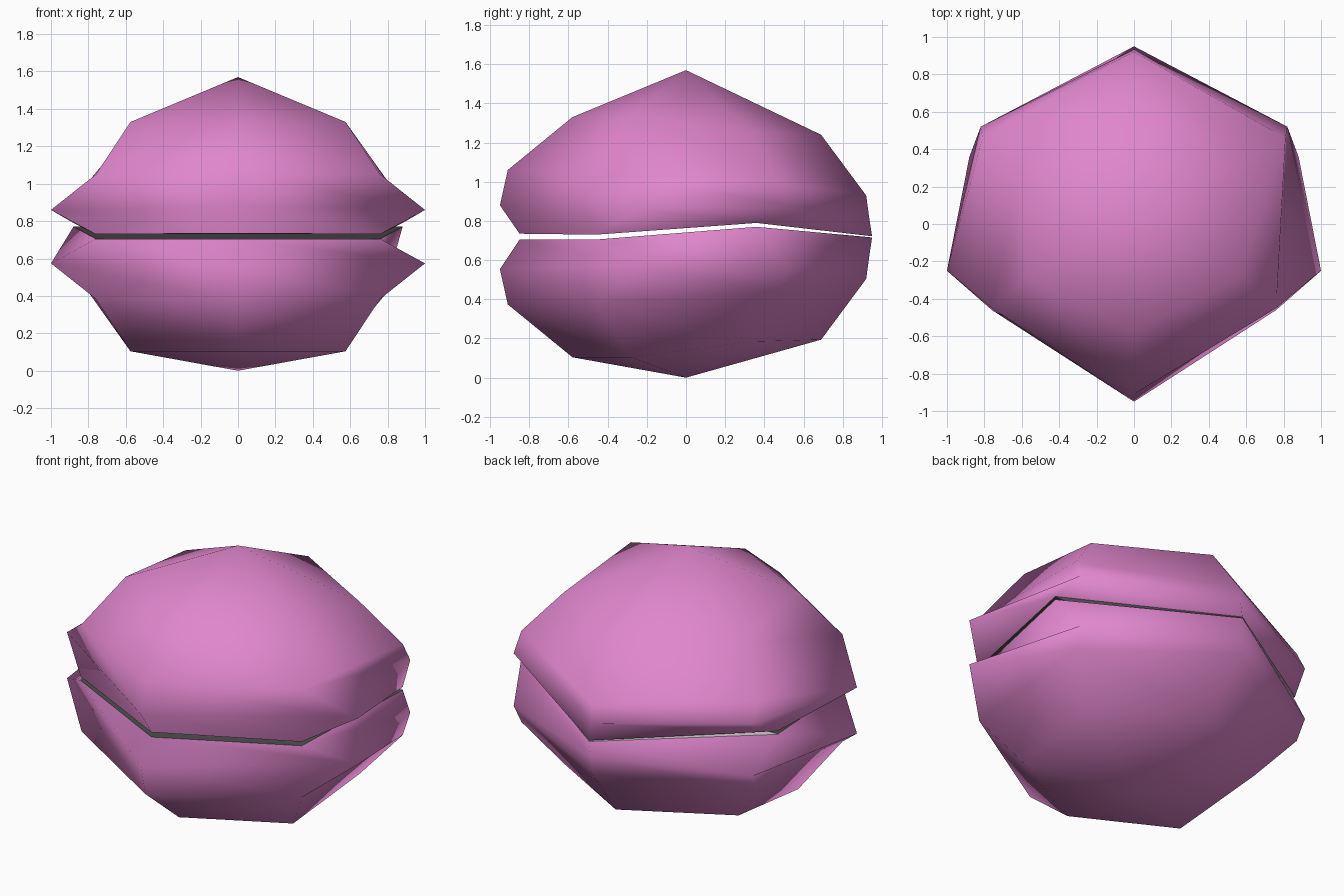
import bpy

if "Cube" in bpy.data.objects:
    bpy.data.objects.remove(bpy.data.objects["Cube"], do_unlink=True)


def material(name, colour):
    mat = bpy.data.materials.new(name)
    mat.use_nodes = True
    mat.diffuse_color = (*colour, 1)
    mat.node_tree.nodes["Principled BSDF"].inputs["Base Color"].default_value = (*colour, 1)
    return mat


PINK = material("pink", (0.75, 0.24, 0.61))
DARK = material("dark grey", (0.07, 0.08, 0.075))
LIGHT = material("light grey", (0.6, 0.6, 0.6))

MID = 0.717  # height of the mouth, about which the two halves mirror

# Each ring: front, front side, back side, back (the sides are mirrored in x)
RINGS = [
    [(0, -.58, 1.33), (.575, -.28, 1.33), (.6, .34, 1.25), (0, .69, 1.24)],
    [(0, -.91, 1.06), (.76, -.45, 1.05), (.81, .46, 1.0), (0, .92, .93)],
    [(0, -.95, .88), (1, -.25, .86), (.82, .52, .88), (0, .935, .82)],
]
LIP = [(0, -.85), (.76, -.46), (.88, .36), (0, .95)]
UPPER_LIP_Z = (.735, .73, .79, .722)
LOWER_LIP_Z = (.705, .705, .77, .716)


def full_ring(half):
    """Six points around: the half ring and its mirrored sides."""
    return half + [(-x, y, z) for x, y, z in reversed(half[1:3])]


def add_object(name, verts, faces, mats):
    mesh = bpy.data.meshes.new(name)
    mesh.from_pydata(verts, [], faces)
    for mat in mats:
        mesh.materials.append(mat)
    mesh.update()
    obj = bpy.data.objects.new(name, mesh)
    bpy.context.collection.objects.link(obj)
    return obj


def build_half(name, apex_z, lip_z, upper):
    lip = full_ring([(x, y, z) for (x, y), z in zip(LIP, lip_z)])
    rings = [full_ring(r) for r in RINGS]
    if not upper:
        rings = [[(x, y, 2 * MID - z) for x, y, z in r] for r in rings]
    rings.append(lip)

    # Shell: a fan at the pole, then quads down to the lip
    verts = [(0, 0, apex_z)] + [p for r in rings for p in r]
    faces = [(0, 1 + i, 1 + (i + 1) % 6) for i in range(6)]
    for k in range(len(rings) - 1):
        a, b = 1 + 6 * k, 7 + 6 * k
        for i in range(6):
            j = (i + 1) % 6
            faces.append((a + i, b + i, b + j, a + j))
    if not upper:
        faces = [f[::-1] for f in faces]
    shell = add_object(name + "_shell", verts, faces, [PINK])
    shell.data.shade_smooth()

    # Flat mouth plate closing the shell, paler at the back
    plates = [(0, 1, 5), (1, 2, 4, 5), (2, 3, 4)]
    if upper:
        plates = [p[::-1] for p in plates]
    plate = add_object(name + "_mouth_plate", lip, plates, [DARK, LIGHT])
    for face in plate.data.polygons:
        face.material_index = int(face.center.y > 0.3)


build_half("upper", 1.57, UPPER_LIP_Z, True)
build_half("lower", 0.0, LOWER_LIP_Z, False)
